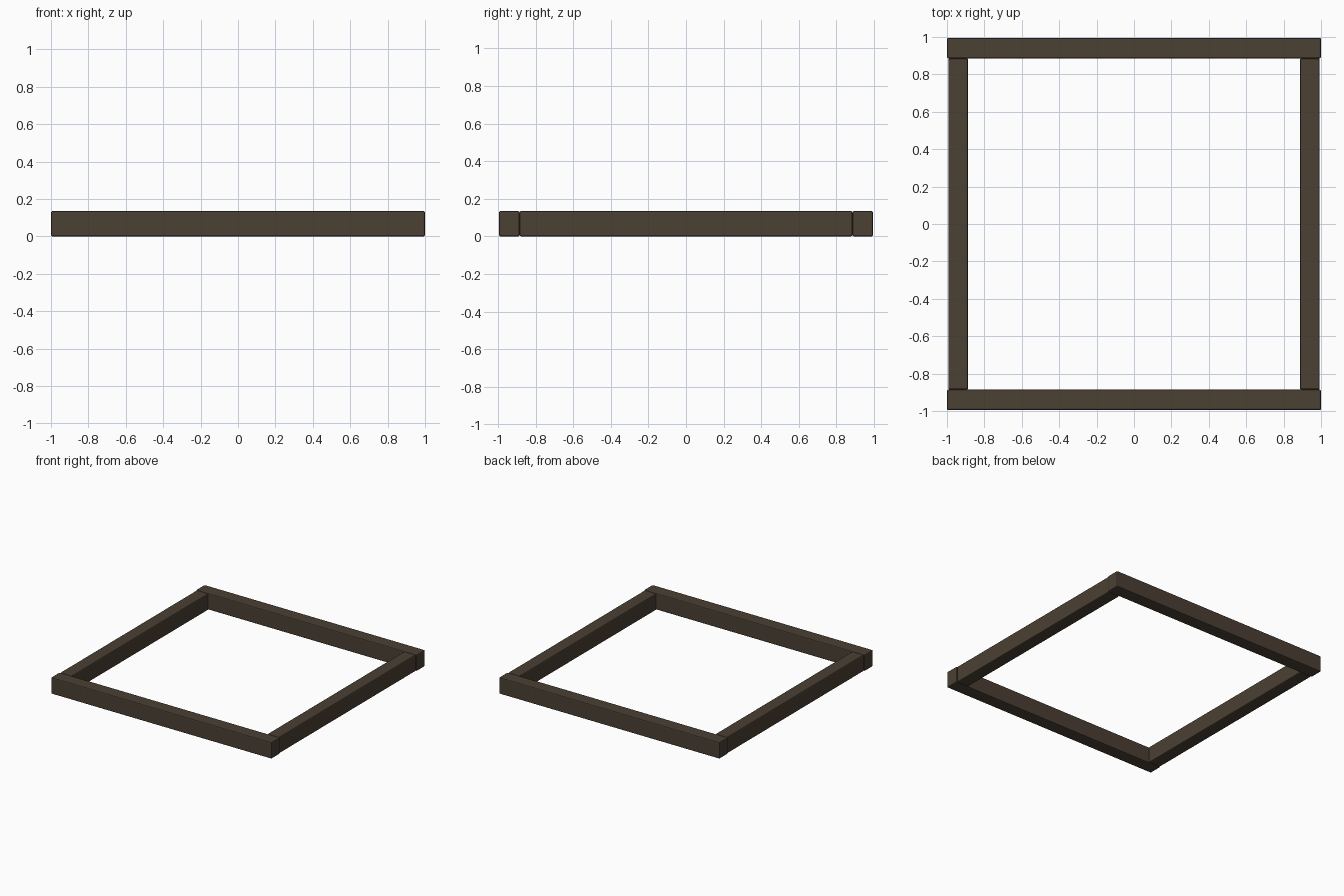
import bpy

if "Cube" in bpy.data.objects:
    bpy.data.objects.remove(bpy.data.objects["Cube"])

wood = bpy.data.materials.new("dark brown wood")
wood.diffuse_color = (0.069, 0.051, 0.033, 1.0)
wood.use_nodes = True
wood.node_tree.nodes["Principled BSDF"].inputs["Base Color"].default_value = wood.diffuse_color

HEIGHT = 0.135


def beam(name, x0, x1, y0, y1):
    """Rectangular beam standing on z = 0 with softened edges."""
    bpy.ops.mesh.primitive_cube_add(
        size=1, location=((x0 + x1) / 2, (y0 + y1) / 2, HEIGHT / 2))
    ob = bpy.context.object
    ob.name = name
    ob.scale = (x1 - x0, y1 - y0, HEIGHT)
    bpy.ops.object.transform_apply(location=False, rotation=False, scale=True)
    ob.data.materials.append(wood)
    bev = ob.modifiers.new("soft edges", 'BEVEL')
    bev.width = 0.008
    bev.segments = 2
    return ob


# Full-width front and back beams
beam("front_beam", -1.0, 1.0, -0.995, -0.885)
beam("back_beam", -1.0, 1.0, 0.885, 0.995)

# Side beams fitted between them, set in slightly
beam("left_beam", -0.993, -0.887, -0.885, 0.885)
beam("right_beam", 0.887, 0.993, -0.885, 0.885)
